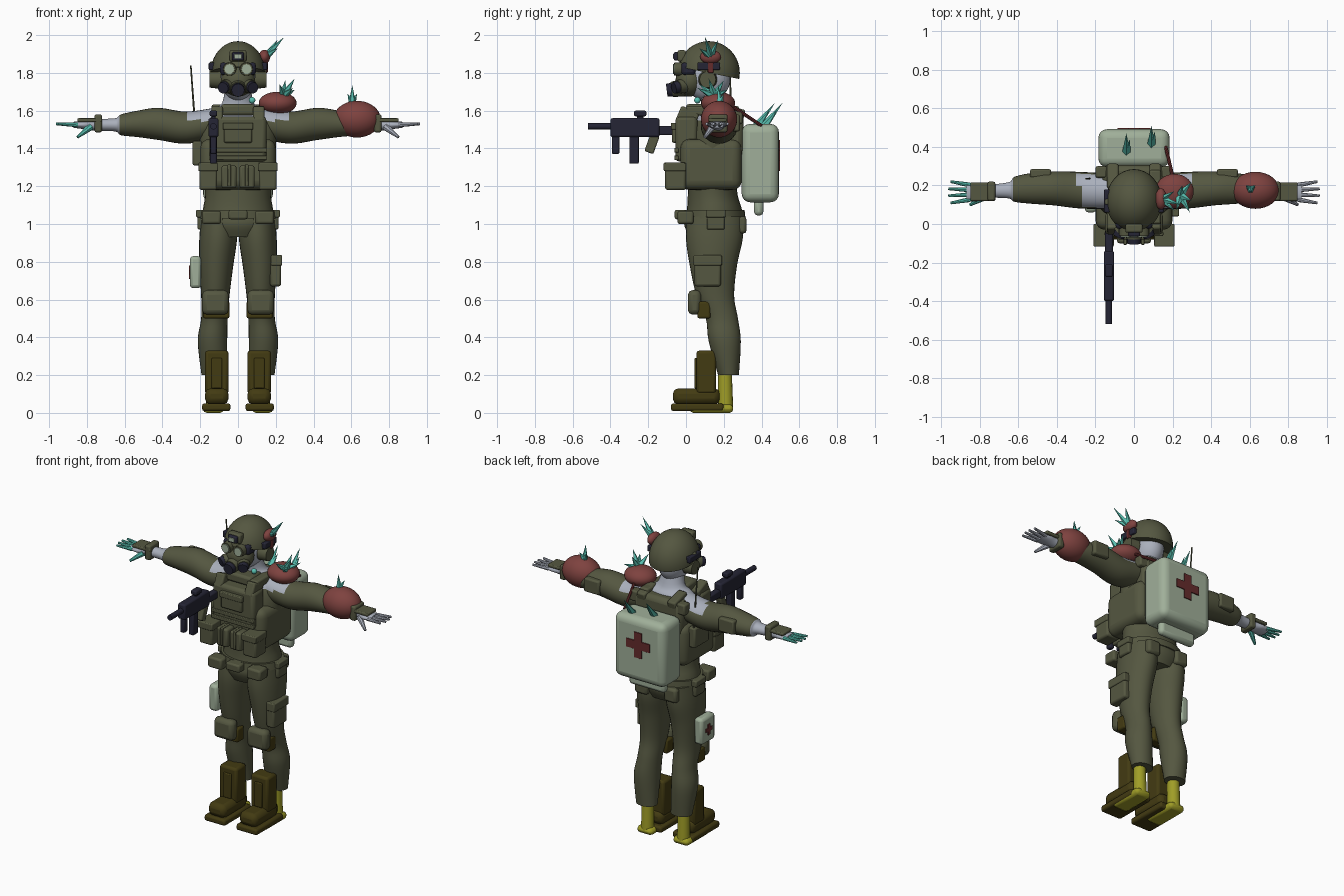
import bpy, bmesh, math
from mathutils import Vector

cube = bpy.data.objects.get("Cube")
if cube:
    bpy.data.objects.remove(cube)


def material(name, *rgb):
    m = bpy.data.materials.new(name)
    m.use_nodes = True
    m.diffuse_color = (*rgb, 1)
    m.node_tree.nodes["Principled BSDF"].inputs["Base Color"].default_value = (*rgb, 1)
    return m


OLIVE = material("olive cloth", .09, .095, .052)
SKIN = material("pale skin", .40, .43, .50)
SAGE = material("sage case", .35, .43, .32)
RED = material("red growth", .21, .055, .05)
DARKRED = material("dark red", .13, .025, .025)
TEAL = material("teal crystal", .10, .53, .44)
BLACK = material("blue black metal", .018, .018, .035)
BROWN = material("brown leather", .055, .043, .006)
YELLOW = material("yellow foot", .35, .34, .02)


def finish(name, bm, mats, smooth=True, bevel=0, segments=2):
    bmesh.ops.recalc_face_normals(bm, faces=bm.faces)
    me = bpy.data.meshes.new(name)
    bm.to_mesh(me)
    bm.free()
    for m in mats:
        me.materials.append(m)
    ob = bpy.data.objects.new(name, me)
    bpy.context.collection.objects.link(ob)
    if bevel:
        b = ob.modifiers.new("soft edges", "BEVEL")
        b.width, b.segments = bevel, segments
    if smooth:
        bpy.ops.object.select_all(action="DESELECT")
        ob.select_set(True)
        bpy.context.view_layer.objects.active = ob
        bpy.ops.object.shade_smooth_by_angle(angle=math.radians(40))
    return ob


def box(name, xs, ys, zs, mat=OLIVE, bevel=.01, tilt=0, segments=2):
    """Soft-edged block between pairs of limits; tilt turns it about x."""
    bm = bmesh.new()
    bmesh.ops.create_cube(bm, size=1)
    bmesh.ops.scale(bm, vec=[abs(p[1] - p[0]) for p in (xs, ys, zs)], verts=bm.verts)
    ob = finish(name, bm, [mat], bevel=bevel, segments=segments)
    ob.location = [sum(p) / 2 for p in (xs, ys, zs)]
    ob.rotation_euler.x = tilt
    return ob


def rod(name, a, b, r0, r1, mat, sides=16, smooth=True):
    a, b = Vector(a), Vector(b)
    bm = bmesh.new()
    bmesh.ops.create_cone(bm, cap_ends=True, segments=sides, radius1=r0, radius2=r1,
                          depth=(b - a).length)
    ob = finish(name, bm, [mat], smooth)
    ob.location = (a + b) / 2
    ob.rotation_euler = (b - a).to_track_quat("Z", "Y").to_euler()
    return ob


def ball(name, centre, radii, mat, cut=None):
    bm = bmesh.new()
    bmesh.ops.create_uvsphere(bm, u_segments=32, v_segments=20, radius=1)
    bmesh.ops.scale(bm, vec=radii, verts=bm.verts)
    if cut:
        geom = bm.verts[:] + bm.edges[:] + bm.faces[:]
        bmesh.ops.bisect_plane(bm, geom=geom, plane_co=(0, 0, cut[0]),
                               plane_no=(0, cut[1], 1), clear_inner=True)
        bmesh.ops.holes_fill(bm, edges=[e for e in bm.edges if e.is_boundary])
    ob = finish(name, bm, [mat])
    ob.location = centre
    return ob


def loft(name, axis, rings, mats, rule=None, sides=28, steps=5):
    """Rings are (along, centre a, centre b, radius a, radius b), smoothly blended."""
    rings = [Vector(r) for r in rings]
    ends = [rings[0]] + rings + [rings[-1]]
    path = []
    for p, q, r, s in zip(ends, ends[1:], ends[2:], ends[3:]):
        for i in range(steps):
            t = i / steps
            path.append(.5 * (2 * q + (r - p) * t + (2 * p - 5 * q + 4 * r - s) * t ** 2
                              + (3 * q - p - 3 * r + s) * t ** 3))
    path.append(rings[-1])
    bm = bmesh.new()
    loops = []
    for w, ca, cb, ra, rb in path:
        loop = []
        for i in range(sides):
            t = math.tau * i / sides
            a, b = ca + ra * math.cos(t), cb + rb * math.sin(t)
            loop.append(bm.verts.new((a, b, w) if axis == "z" else (w, a, b)))
        loops.append(loop)
    for lo, hi in zip(loops, loops[1:]):
        for i in range(sides):
            j = (i + 1) % sides
            bm.faces.new((lo[i], lo[j], hi[j], hi[i]))
    bm.faces.new(loops[0])
    bm.faces.new(loops[-1])
    if rule:
        for f in bm.faces:
            f.material_index = int(rule(f.calc_center_median()))
    return finish(name, bm, mats)


def spikes(name, base, tips, r):
    for tip in tips:
        rod(name, base, tip, r, 0, TEAL, 5, False)


# Torso and neck
loft("torso", "z", [(.93, 0, .15, .15, .13), (1.0, 0, .15, .195, .16), (1.08, 0, .15, .185, .145),
     (1.18, 0, .14, .175, .13), (1.4, 0, .14, .2, .13), (1.53, 0, .15, .2, .115),
     (1.6, 0, .16, .15, .09), (1.64, 0, .15, .085, .07), (1.75, 0, .12, .065, .065)],
     [OLIVE, SKIN], lambda c: c.z > 1.55)

for s in (-1, 1):
    side = "left_" if s > 0 else "right_"

    def sx(a, b):
        return (s * a, s * b)

    # Arms, sleeves end earlier on the right, bare patch at the shoulder
    cuff = .63 if s < 0 else .74
    loft(side + "arm", "x", [(s * x, y, z, a, b) for x, y, z, a, b in (
        (.1, .17, 1.54, .09, .08), (.27, .175, 1.51, .095, .085), (.42, .185, 1.53, .088, .085),
        (.53, .185, 1.53, .08, .07), (.62, .18, 1.525, .065, .055), (.65, .175, 1.525, .042, .035),
        (.76, .17, 1.525, .035, .03), (.82, .165, 1.525, .048, .022), (.87, .165, 1.525, .043, .016))],
        [OLIVE, SKIN], lambda c: abs(c.x) > cuff or (abs(c.x) < .28 + .3 * (c.y - .17) and c.z > 1.55))
    box(side + "elbow_pad", sx(.43, .54), (.24, .285), (1.49, 1.58))
    box(side + "wrist_band", sx(.72, .76), (.12, .22), (1.485, 1.58))
    box(side + "hand_guard", sx(.72, .85), (.12, .215), (1.54, 1.56), bevel=.006)
    tipmat = TEAL if s < 0 else SKIN
    for i in range(4):
        y = .127 + .025 * i
        reach = .97 - .012 * abs(i - 1.5)
        rod(side + "finger", (s * .85, y, 1.525), (s * reach, y + .012 * (i - 1.5), 1.53),
            .013, .007, tipmat, 8)
    rod(side + "thumb", (s * .78, .14, 1.515), (s * .85, .1, 1.46), .02, .008, tipmat, 8)

    # Legs and bare feet
    loft(side + "trouser_leg", "z", [(z, s * x, y, a, b) for z, x, y, a, b in (
        (.2, .125, .225, .068, .055), (.38, .135, .205, .078, .085), (.5, .125, .19, .07, .085),
        (.62, .12, .155, .075, .1), (.78, .115, .145, .09, .125), (.92, .105, .15, .1, .15),
        (1.04, .1, .155, .095, .15))], [OLIVE])
    rod(side + "ankle", (s * .13, .21, .02), (s * .13, .205, .28), .04, .035, YELLOW)
    box(side + "foot", sx(.075, .185), (.02, .25), (0, .045), YELLOW, .02)

    # Boots worn in front of the heel
    box(side + "boot_shaft", sx(.05, .175), (.055, .16), (.1, .33), BROWN, .015)
    box(side + "boot_seam", sx(.085, .14), (.045, .06), (.13, .29), BROWN, .005)
    box(side + "boot_toe", sx(.05, .175), (-.07, .18), (.045, .13), BROWN, .03)
    box(side + "boot_sole", sx(.04, .19), (-.08, .2), (.01, .05), BROWN, .012)

    # Knee and hip gear
    box(side + "knee_pad", sx(.05, .19), (.01, .08), (.52, .65), bevel=.025)
    box(side + "knee_strap", sx(.045, .185), (.06, .13), (.5, .59), BROWN)
    box(side + "hip_pouch", sx(.17, .215), (.11, .205), (.97, 1.07))
    box(side + "hip_pouch_flap", sx(.17, .222), (.105, .21), (1.035, 1.075), bevel=.006)
    box(side + "rear_pouch", sx(.06, .15), (.27, .32), (.95, 1.04), bevel=.015)
    box(side + "belt_pouch", sx(.09, .19), (-.045, .04), (1.0, 1.07), bevel=.012)

    # Vest pouches and straps
    box(side + "side_pouch", sx(.11, .205), (-.11, 0), (1.18, 1.32), bevel=.012)
    box(side + "side_pouch_flap", sx(.105, .21), (-.118, 0), (1.28, 1.325), bevel=.006)
    box(side + "middle_pouch", sx(.008, .088), (-.1, 0), (1.19, 1.31), bevel=.012)
    box(side + "middle_strap", sx(.037, .055), (-.108, 0), (1.2, 1.315), bevel=.004)
    box(side + "front_strap", sx(.08, .14), (-.045, .06), (1.52, 1.61), tilt=-.4)
    box(side + "back_strap", sx(.08, .14), (.18, .31), (1.56, 1.62), tilt=-.25)
    box(side + "shoulder_buckle", sx(.14, .2), (.24, .3), (1.53, 1.6))

    # Helmet side gear and mask filters
    rod(side + "ear_cup", (s * .09, .115, 1.765), (s * .15, .115, 1.765), .05, .043, OLIVE, 20)
    box(side + "ear_arm", sx(.125, .15), (.1, .13), (1.76, 1.86), bevel=.006)
    box(side + "helmet_rail", sx(.125, .155), (.06, .18), (1.815, 1.855), BLACK, .006)
    rod(side + "goggle_rim", (s * .043, -.01, 1.82), (s * .045, -.062, 1.82), .037, .034, OLIVE)
    rod(side + "goggle_lens", (s * .044, -.055, 1.82), (s * .045, -.068, 1.82), .026, .026, SAGE)
    rod(side + "filter_mount", (s * .04, 0, 1.735), (s * .072, -.045, 1.725), .04, .036, OLIVE)
    rod(side + "filter", (s * .068, -.04, 1.726), (s * .08, -.065, 1.72), .033, .03, BLACK)

box("left_shoulder_strap", (.08, .14), (0, .28), (1.575, 1.625))

# Head, mask and helmet
ball("head", (0, .115, 1.77), (.09, .12, .12), SKIN)
ball("mask", (0, .02, 1.76), (.09, .075, .085), OLIVE)
rod("mask_snout", (0, 0, 1.725), (0, -.075, 1.712), .05, .04, OLIVE)
rod("centre_filter", (0, -.07, 1.712), (0, -.102, 1.708), .037, .034, BLACK)
box("goggle_frame", (-.095, .095), (-.025, .05), (1.79, 1.855), BLACK, .015)
ball("helmet", (0, .12, 1.8), (.145, .165, .168), OLIVE, (.0, .2))
box("helmet_mount", (-.045, .045), (-.045, 0), (1.86, 1.92), OLIVE)
box("head_lamp", (-.032, .032), (-.065, -.02), (1.865, 1.91), BLACK, .008)
box("head_lamp_lens", (-.02, .02), (-.07, -.062), (1.875, 1.9), SAGE, .003)

# Vest
box("vest", (-.2, .2), (-.03, .295), (1.18, 1.45), bevel=.05, segments=4)
box("front_plate", (-.15, .15), (-.055, .06), (1.33, 1.57), bevel=.02)
box("back_plate", (-.17, .17), (.2, .305), (1.36, 1.6), bevel=.03)
box("chest_pouch", (-.075, .075), (-.075, -.04), (1.43, 1.53))
box("chest_flap", (-.08, .08), (-.08, -.04), (1.5, 1.535), bevel=.005)
for z in (1.35, 1.39):
    box("vest_webbing", (-.152, .152), (-.062, -.04), (z - .012, z + .012), bevel=.004)
box("collar", (-.09, .09), (.0, .12), (1.575, 1.635), bevel=.015)
box("radio", (-.24, -.19), (.1, .25), (1.31, 1.44))
rod("antenna", (-.22, .235, 1.42), (-.25, .235, 1.84), .006, .004, OLIVE, 8)

# Belt
loft("belt", "z", [(1.03, 0, .15, .205, .165), (1.075, 0, .15, .2, .16)], [OLIVE], steps=1)
box("belt_buckle", (-.05, .05), (-.06, 0), (1.025, 1.075))
box("left_thigh_pouch", (.17, .228), (.045, .185), (.67, .83), bevel=.012)
box("left_thigh_flap", (.175, .234), (.04, .19), (.78, .835), bevel=.006)

# Medical pouch and backpack with crosses
box("medical_pouch", (-.255, -.195), (.06, .2), (.66, .83), SAGE, .018)
box("pouch_cross_bar", (-.26, -.253), (.095, .165), (.733, .757), DARKRED, .001)
box("pouch_cross_post", (-.26, -.253), (.118, .142), (.71, .78), DARKRED, .001)
box("backpack", (-.185, .185), (.295, .492), (1.115, 1.53), SAGE, .045, segments=4)
box("backpack_roll", (-.13, .13), (.36, .41), (1.045, 1.14), SAGE, .02)
box("pack_cross_bar", (-.085, .085), (.489, .498), (1.335, 1.39), DARKRED, .001)
box("pack_cross_post", (-.028, .028), (.489, .498), (1.28, 1.445), DARKRED, .001)
rod("red_tube", (.2, .25, 1.62), (.165, .4, 1.52), .009, .009, DARKRED, 8)
for x, y in ((-.04, .37), (.09, .41)):
    spikes("pack_spike", (x, y, 1.51), [(x, y + .1, 1.64), (x + .02, y + .07, 1.6)], .025)

# Carbine, pointing forward
box("gun_body", (-.157, -.103), (-.40, -.14), (1.46, 1.56), BLACK, .01)
rod("gun_barrel", (-.13, -.52, 1.517), (-.13, -.38, 1.517), .017, .017, BLACK, 12)
box("gun_magazine", (-.148, -.112), (-.30, -.25), (1.32, 1.48), BLACK, .006)
box("gun_foregrip", (-.146, -.114), (-.392, -.353), (1.37, 1.48), BLACK, .008)
box("gun_sight", (-.15, -.11), (-.275, -.21), (1.57, 1.6), BLACK, .008)
box("gun_sight_mount", (-.14, -.12), (-.26, -.225), (1.55, 1.58), BLACK, .003)
box("gun_grip", (-.15, -.11), (-.205, -.155), (1.375, 1.475), OLIVE, .008, -.35)
box("gun_stock", (-.15, -.11), (-.15, -.03), (1.47, 1.52), BLACK, .008)

# Growths and crystals on the left
ball("shoulder_growth", (.21, .17, 1.64), (.1, .09, .06), RED)
ball("forearm_growth", (.63, .175, 1.555), (.125, .096, .097), RED)
ball("head_growth", (.14, .13, 1.885), (.03, .055, .037), RED)
box("head_wound", (.13, .158), (.115, .145), (1.8, 1.87), DARKRED, .005)
spikes("head_spike", (.145, .13, 1.885),
       [(.245, .1, 1.99), (.21, .17, 1.975), (.21, .07, 1.93)], .022)
spikes("shoulder_spike", (.24, .15, 1.675),
       [(.3, .12, 1.77), (.25, .2, 1.76), (.22, .07, 1.74), (.29, .06, 1.72), (.3, .22, 1.71)], .025)
spikes("forearm_spike", (.605, .18, 1.64), [(.605, .17, 1.735), (.58, .2, 1.69), (.63, .2, 1.69)], .02)
ball("neck_crystal", (.075, .06, 1.655), (.017, .017, .017), TEAL)
